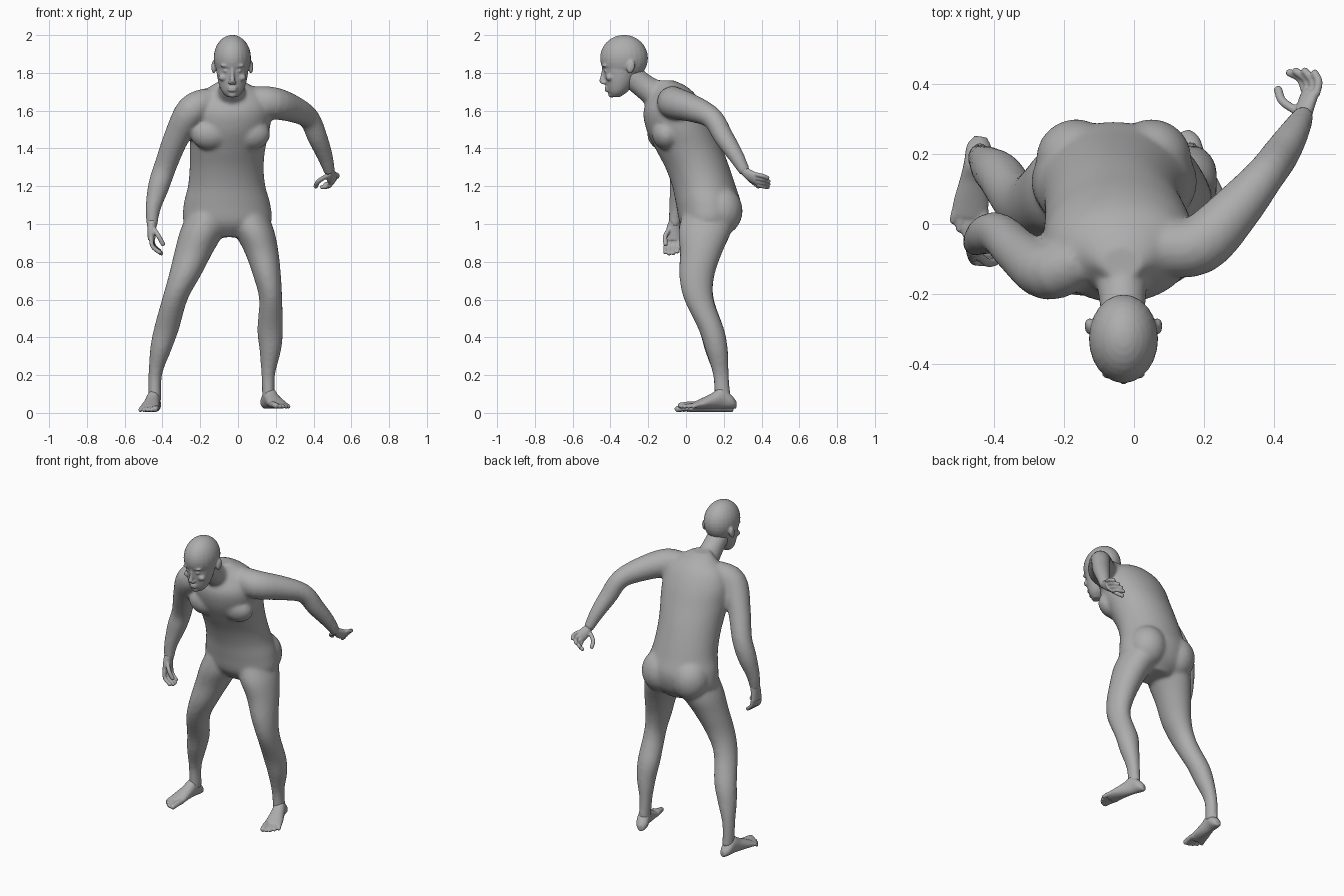
import bpy, bmesh, math
from mathutils import Vector, Matrix

cube = bpy.data.objects.get("Cube")
if cube:
    bpy.data.objects.remove(cube, do_unlink=True)

X, Y, Z = Vector((1, 0, 0)), Vector((0, 1, 0)), Vector((0, 0, 1))

skin = bpy.data.materials.new("grey_clay")
skin.use_nodes = True
GREY = (0.42, 0.42, 0.42, 1)
skin.diffuse_color = GREY
skin.node_tree.nodes["Principled BSDF"].inputs["Base Color"].default_value = GREY


def spline(keys, steps=4):
    """Smooth curve through the key sections."""
    k = [Vector(s) for s in keys]
    k = [k[0] * 2 - k[1]] + k + [k[-1] * 2 - k[-2]]
    out = []
    for i in range(1, len(k) - 2):
        a, b, c, d = k[i - 1:i + 3]
        for s in range(steps):
            t = s / steps
            out.append((b * 2 + (c - a) * t + (a * 2 - b * 5 + c * 4 - d) * t * t
                        + (b * 3 - a - c * 3 + d) * t ** 3) * 0.5)
    return out + [k[-2]]


def loft(bm, keys, u=None, v=None, n=24, ref=X):
    """Closed skin over elliptical sections (x, y, z, radius_u, radius_v)."""
    secs = spline(keys)
    pts = [Vector(s[:3]) for s in secs]
    rings = []
    for i, s in enumerate(secs):
        uu, vv = u, v
        if u is None:
            t = (pts[min(i + 1, len(pts) - 1)] - pts[max(i - 1, 0)]).normalized()
            vv = t.cross(ref).normalized()
            uu = vv.cross(t)
        rings.append([bm.verts.new(pts[i] + uu * s[3] * math.cos(a) + vv * s[4] * math.sin(a))
                      for a in (2 * math.pi * j / n for j in range(n))])
    for r, q in zip(rings, rings[1:]):
        for j in range(n):
            bm.faces.new((r[j], r[(j + 1) % n], q[(j + 1) % n], q[j]))
    bm.faces.new(rings[0][::-1])
    bm.faces.new(rings[-1])


def tube(bm, keys, **kw):
    loft(bm, [(x, y, z, r, r) for x, y, z, r in keys], **kw)


def blob(bm, pos, size, tilt=0):
    m = Matrix.Translation(pos) @ Matrix.Rotation(tilt, 4, 'X') @ Matrix.Diagonal((*size, 1))
    bmesh.ops.create_uvsphere(bm, u_segments=24, v_segments=16, radius=1, matrix=m)


def digit(bm, path, r):
    """Finger or toe with a rounded end."""
    p = [Vector(q) for q in path]
    tube(bm, [(*q, r) for q in p], n=12, ref=Vector((0.8, 0.3, 0.5)))
    blob(bm, p[-1], (r, r, r))


def finish(bm, name, voxel, smooth):
    """Fuse the overlapping volumes into one soft skin."""
    bmesh.ops.recalc_face_normals(bm, faces=bm.faces)
    me = bpy.data.meshes.new(name)
    bm.to_mesh(me)
    bm.free()
    ob = bpy.data.objects.new(name, me)
    bpy.context.collection.objects.link(ob)
    bpy.context.view_layer.objects.active = ob
    m = ob.modifiers.new("fuse", 'REMESH')
    m.mode, m.voxel_size, m.use_smooth_shade = 'VOXEL', voxel, True
    s = ob.modifiers.new("soften", 'SMOOTH')
    s.factor, s.iterations = 0.5, smooth
    for mod in ("fuse", "soften"):
        bpy.ops.object.modifier_apply(modifier=mod)
    ob.data.materials.clear()
    ob.data.materials.append(skin)
    ob.data.shade_smooth()
    return ob


# Body: torso, neck, arms and legs fused together
bm = bmesh.new()
loft(bm, [(-.05, .12, .93, .10, .09), (-.055, .12, 1.0, .225, .15), (-.058, .12, 1.1, .23, .172),
          (-.06, .095, 1.2, .205, .168), (-.06, .06, 1.3, .196, .17), (-.055, .015, 1.4, .2, .178),
          (-.045, -.03, 1.5, .213, .18), (-.04, -.06, 1.6, .215, .165), (-.035, -.065, 1.68, .18, .12),
          (-.035, -.08, 1.73, .11, .08), (-.035, -.11, 1.76, .06, .045)], X, Y, n=40)
tube(bm, [(-.03, -.31, 1.80, .065), (-.033, -.21, 1.72, .067), (-.038, -.09, 1.64, .09)])
for x, y in ((-.145, -.13), (.065, -.105)):
    blob(bm, (x, y, 1.475), (.105, .075, .085), 0.3)
for x in (-.165, .05):
    blob(bm, (x, .185, 1.07), (.115, .115, .13))
# right arm
tube(bm, [(-.15, -.10, 1.65, .075), (-.245, -.135, 1.60, .083), (-.325, -.085, 1.46, .068),
          (-.383, -.03, 1.31, .06), (-.42, -.03, 1.2, .057), (-.45, -.05, 1.08, .04),
          (-.455, -.062, .99, .029)])
# left arm
tube(bm, [(.07, -.07, 1.65, .08), (.185, -.06, 1.64, .085), (.29, .04, 1.61, .072),
          (.375, .14, 1.56, .057), (.42, .2, 1.46, .053), (.46, .265, 1.36, .042),
          (.487, .315, 1.27, .029)], ref=Z)
# legs
loft(bm, [(-.16, .11, 1.05, .11, .14), (-.19, .10, .96, .118, .14), (-.235, .08, .85, .102, .112),
          (-.285, .057, .72, .084, .092), (-.335, .07, .6, .068, .078), (-.38, .135, .44, .067, .068),
          (-.41, .16, .33, .056, .06), (-.438, .185, .2, .036, .042), (-.44, .19, .06, .034, .042)], X, Y)
loft(bm, [(.05, .12, 1.05, .11, .14), (.085, .10, .96, .108, .14), (.125, .08, .85, .09, .112),
          (.155, .057, .72, .073, .092), (.173, .068, .6, .061, .078), (.17, .135, .44, .068, .068),
          (.171, .163, .33, .057, .059), (.16, .185, .2, .036, .042), (.162, .195, .07, .034, .042)], X, Y)
finish(bm, "body", .011, 7)

# Head: skull, tapered face, features and ears
bm = bmesh.new()
HX = -.03
blob(bm, (HX, -.328, 1.878), (.099, .127, .123))
loft(bm, [(HX, -.372, 1.672, .028, .022), (HX, -.362, 1.70, .055, .052), (HX, -.35, 1.75, .074, .076),
          (HX, -.34, 1.82, .086, .098), (HX, -.335, 1.88, .09, .11)], X, Y)
loft(bm, [(HX, -.432, 1.835, .009, .012), (HX, -.438, 1.79, .01, .013), (HX, -.444, 1.757, .015, .015),
          (HX, -.434, 1.74, .014, .01)], X, Y, n=16)
for z, h in ((1.722, .007), (1.708, .008)):
    blob(bm, (HX, -.418, z), (.026, .013, h))
blob(bm, (HX, -.395, 1.685), (.024, .018, .016))
for s in (-1, 1):
    blob(bm, (HX + s * .034, -.431, 1.838), (.03, .013, .009))
    blob(bm, (HX + s * .034, -.422, 1.81), (.016, .013, .008))
    blob(bm, (HX + s * .05, -.405, 1.775), (.024, .02, .018))
    blob(bm, (HX + s * .014, -.436, 1.747), (.009, .011, .008))
    blob(bm, (HX + s * .098, -.292, 1.832), (.013, .022, .036), -.25)
finish(bm, "head", .006, 4)


def hand(name, palm, wide, knuckles, middles, tips, thumb):
    """Palm plus four fingers spread evenly between two end fingers, and a thumb."""
    bm = bmesh.new()
    ax = Vector(wide).normalized()
    along = (Vector(palm[-1][:3]) - Vector(palm[0][:3])).normalized()
    loft(bm, palm, ax, ax.cross(along).normalized(), n=20)
    for i in range(4):
        path = [Vector(a).lerp(Vector(b), i / 3) for a, b in (knuckles, middles, tips)]
        if i in (1, 2):
            path[-1] += (path[-1] - path[1]) * .25
        digit(bm, path, .0115)
    digit(bm, thumb, .0125)
    finish(bm, name, .0045, 3)


hand("right_hand",
     [(-.455, -.06, 1.02, .03, .027), (-.457, -.068, .97, .038, .023), (-.458, -.07, .915, .043, .019)],
     (.1, 1, 0),
     ((-.46, -.102, .925), (-.455, -.038, .925)),
     ((-.452, -.108, .88), (-.445, -.04, .885)),
     ((-.415, -.11, .85), (-.415, -.045, .855)),
     ((-.45, -.085, .98), (-.42, -.11, .935), (-.398, -.108, .895)))
hand("left_hand",
     [(.483, .305, 1.285, .03, .026), (.49, .335, 1.258, .036, .023), (.505, .378, 1.235, .039, .019)],
     (-.03, .01, -.06),
     ((.52, .37, 1.263), (.49, .375, 1.207)),
     ((.528, .405, 1.255), (.475, .415, 1.198)),
     ((.517, .43, 1.245), (.445, .432, 1.195)),
     ((.47, .32, 1.255), (.425, .35, 1.225), (.412, .383, 1.20)))


def foot(name, heel, toe, base, side):
    """Foot from heel to toe; side is +1 when the big toe lies toward +x."""
    bm = bmesh.new()
    heel, toe = Vector((*heel, base)), Vector((*toe, base))
    d = (toe - heel).normalized()
    across = Z.cross(d) * (1 if Z.cross(d).x * side > 0 else -1)
    keys = [(.0, .018, .04), (.03, .036, .075), (.08, .037, .115), (.13, .042, .085),
            (.19, .051, .056), (.235, .052, .036)]
    loft(bm, [(*(heel + d * t + Z * h * .5), w, h * .5) for t, w, h in keys], across, Z, n=20)
    for i in range(5):
        off = across * (.038 - i * .0195)
        r = .0165 if i == 0 else .0115
        start = heel + d * .21 + off + Z * .022
        end = heel + d * ((toe - heel).length - r - i * i * .003) + off * 1.1 + Z * r
        digit(bm, (start, start.lerp(end, .5) + Z * .003, end), r)
    finish(bm, name, .006, 3)


foot("right_foot", (-.438, .25), (-.482, -.055), .004, 1)
foot("left_foot", (.142, .265), (.245, -.03), .022, -1)
